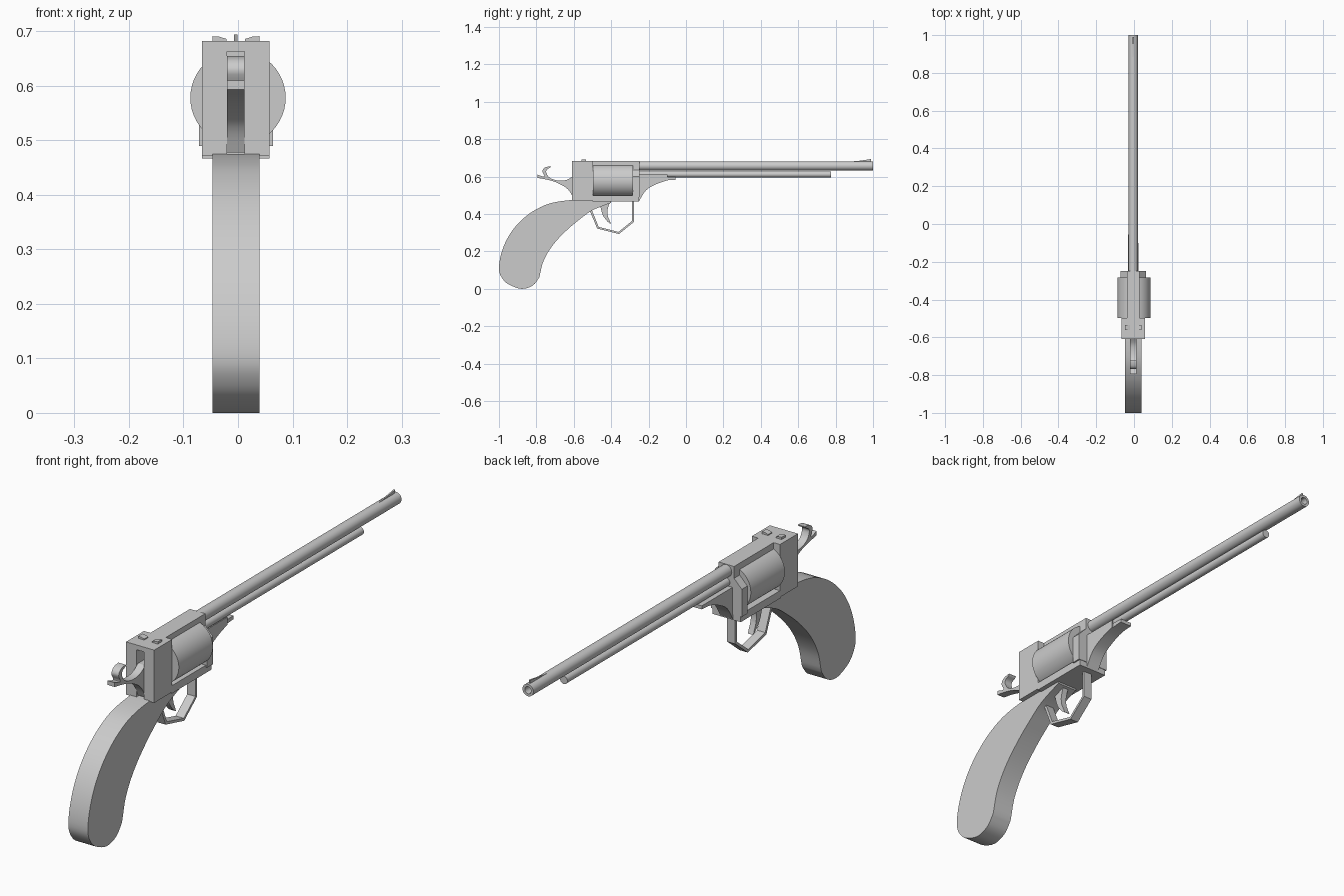
import bpy
import bmesh
import math
from mathutils import Vector

default_cube = bpy.data.objects.get("Cube")
if default_cube:
    bpy.data.objects.remove(default_cube, do_unlink=True)

# Single grey finish
GREY = (0.6, 0.6, 0.6, 1)
steel = bpy.data.materials.new("plain grey")
steel.use_nodes = True
steel.diffuse_color = GREY
steel.node_tree.nodes["Principled BSDF"].inputs["Base Color"].default_value = GREY

MID = -0.004  # centre line of the frame


def finish(name, bm):
    bmesh.ops.recalc_face_normals(bm, faces=bm.faces)
    mesh = bpy.data.meshes.new(name)
    bm.to_mesh(mesh)
    bm.free()
    mesh.materials.append(steel)
    obj = bpy.data.objects.new(name, mesh)
    bpy.context.collection.objects.link(obj)
    bpy.ops.object.select_all(action='DESELECT')
    obj.select_set(True)
    bpy.context.view_layer.objects.active = obj
    bpy.ops.object.shade_smooth_by_angle(angle=math.radians(30))
    return obj


def prism(name, points, low, high, along="x"):
    """Extrude a (y, z) profile along x, or an (x, z) profile along y."""
    bm = bmesh.new()
    if along == "x":
        base = [bm.verts.new((low, a, b)) for a, b in points]
        step = Vector((high - low, 0, 0))
    else:
        base = [bm.verts.new((a, low, b)) for a, b in points]
        step = Vector((0, high - low, 0))
    face = bm.faces.new(base)
    result = bmesh.ops.extrude_face_region(bm, geom=[face], use_keep_orig=True)
    moved = [v for v in result["geom"] if isinstance(v, bmesh.types.BMVert)]
    bmesh.ops.translate(bm, verts=moved, vec=step)
    return finish(name, bm)


def box(name, x, y, z):
    corners = [(y[0], z[0]), (y[1], z[0]), (y[1], z[1]), (y[0], z[1])]
    return prism(name, corners, x[0], x[1])


def lathe(name, profile, x, z, sides=32):
    """Turn a (radius, y) profile round an axis parallel to y."""
    bm = bmesh.new()
    rings = []
    for radius, y in profile:
        angles = [math.tau * i / sides for i in range(sides)]
        rings.append([bm.verts.new((x + radius * math.cos(a), y, z + radius * math.sin(a)))
                      for a in angles])
    for first, second in zip(rings, rings[1:]):
        for i in range(sides):
            j = (i + 1) % sides
            bm.faces.new((first[i], first[j], second[j], second[i]))
    bm.faces.new(rings[0])
    bm.faces.new(rings[-1])
    return finish(name, bm)


def curve_through(points, steps=4):
    """Smooth open curve passing through the given points."""
    pts = [Vector(p) for p in points]
    pts = [pts[0]] + pts + [pts[-1]]
    out = []
    for a, b, c, d in zip(pts, pts[1:], pts[2:], pts[3:]):
        for i in range(steps):
            t = i / steps
            p = (b * 2 + (c - a) * t + (a * 2 - b * 5 + c * 4 - d) * t * t
                 + (b * 3 - a - c * 3 + d) * t ** 3) / 2
            out.append(tuple(p))
    out.append(tuple(pts[-1]))
    return out


# Curved grip
grip_back = [(-0.61, 0.475), (-0.69, 0.465), (-0.76, 0.445), (-0.84, 0.4), (-0.91, 0.335),
             (-0.96, 0.26), (-0.99, 0.18), (-1, 0.105), (-0.985, 0.06), (-0.95, 0.025),
             (-0.88, 0), (-0.82, 0.017), (-0.785, 0.06)]
grip_front = [(-0.78, 0.08), (-0.765, 0.14), (-0.735, 0.2), (-0.69, 0.26), (-0.63, 0.32),
              (-0.57, 0.37), (-0.5, 0.42), (-0.4, 0.46)]
prism("grip", curve_through(grip_back) + curve_through(grip_front) + [(-0.4, 0.475)],
      MID - 0.043, MID + 0.043)

# Rear frame block with hammer slot
SLOT = 0.016
WIDE = 0.062
slotted = [(MID - WIDE, 0.472), (MID - SLOT, 0.472), (MID - SLOT, 0.663), (MID + SLOT, 0.663),
           (MID + SLOT, 0.472), (MID + WIDE, 0.472), (MID + WIDE, 0.682), (MID - WIDE, 0.682)]
prism("rear_frame", slotted, -0.61, -0.54, along="y")
box("recoil_plate", (MID - WIDE, MID + WIDE), (-0.54, -0.497), (0.472, 0.682))

# Frame around the drum
box("top_strap", (MID - 0.034, MID + 0.034), (-0.5, -0.25), (0.655, 0.682))
box("lower_frame", (MID - WIDE, MID + WIDE), (-0.5, -0.25), (0.467, 0.498))
half = [(0.068, 0.49), (0.068, 0.6), (0.034, 0.635), (0.034, 0.682)]
plate = [(MID + x, z) for x, z in half] + [(MID - x, z) for x, z in reversed(half)]
prism("front_frame", plate, -0.285, -0.248, along="y")

# Drum, barrel with bore, and rod below it
lathe("drum", [(0.0875, -0.497), (0.0875, -0.283)], 0, 0.578, sides=48)
lathe("barrel", [(0.024, -0.25), (0.024, 1), (0.014, 1), (0.014, 0.8)], MID, 0.657)
lathe("under_rod", [(0.016, -0.25), (0.016, 0.775)], MID, 0.612, sides=24)

# Curved web under the barrel
web = curve_through([(-0.055, 0.583), (-0.11, 0.578), (-0.165, 0.557), (-0.215, 0.525),
                     (-0.25, 0.47)])
prism("barrel_web", web + [(-0.25, 0.597), (-0.055, 0.597)], MID - 0.027, MID + 0.023)
side = curve_through([(-0.1, 0.58), (-0.165, 0.557), (-0.215, 0.525), (-0.25, 0.47)])
prism("web_side", side + [(-0.25, 0.61), (-0.1, 0.61)], MID + 0.023, MID + 0.028)

# Hammer with curled spur
hammer_under = curve_through([(-0.6, 0.478), (-0.625, 0.525), (-0.665, 0.555),
                              (-0.72, 0.578), (-0.793, 0.593)])
hammer_curl = curve_through([(-0.793, 0.61), (-0.757, 0.6), (-0.768, 0.628), (-0.755, 0.648),
                             (-0.725, 0.655), (-0.725, 0.648), (-0.743, 0.638),
                             (-0.747, 0.622), (-0.73, 0.595), (-0.69, 0.58),
                             (-0.64, 0.582), (-0.6, 0.605)])
prism("hammer", hammer_under + hammer_curl + [(-0.54, 0.605), (-0.54, 0.478)],
      MID - SLOT, MID + SLOT)

# Trigger and its angular guard
trigger_back = curve_through([(-0.46, 0.45), (-0.445, 0.395), (-0.42, 0.36), (-0.4, 0.345)])
trigger_front = curve_through([(-0.417, 0.385), (-0.42, 0.42), (-0.405, 0.47)])
prism("trigger", trigger_back + trigger_front + [(-0.46, 0.47)], MID - 0.012, MID + 0.012)
guard_outer = [(-0.515, 0.42), (-0.475, 0.322), (-0.358, 0.293), (-0.278, 0.358),
               (-0.278, 0.475)]
guard_inner = [(-0.288, 0.475), (-0.288, 0.363), (-0.361, 0.304), (-0.467, 0.331),
               (-0.505, 0.425)]
prism("trigger_guard", guard_outer + guard_inner, MID - 0.018, MID + 0.018)

# Sights
for label, sign in (("left", 1), ("right", -1)):
    rear = [(MID + sign * x, z) for x, z in
            ((0.017, 0.68), (0.043, 0.68), (0.043, 0.691), (0.03, 0.69), (0.017, 0.686))]
    prism("rear_sight_" + label, rear, -0.56, -0.535, along="y")
front_sight = curve_through([(0.875, 0.68), (0.93, 0.685), (0.99, 0.694)])
prism("front_sight", front_sight + [(0.99, 0.67), (0.875, 0.67)], MID - 0.003, MID + 0.003)
